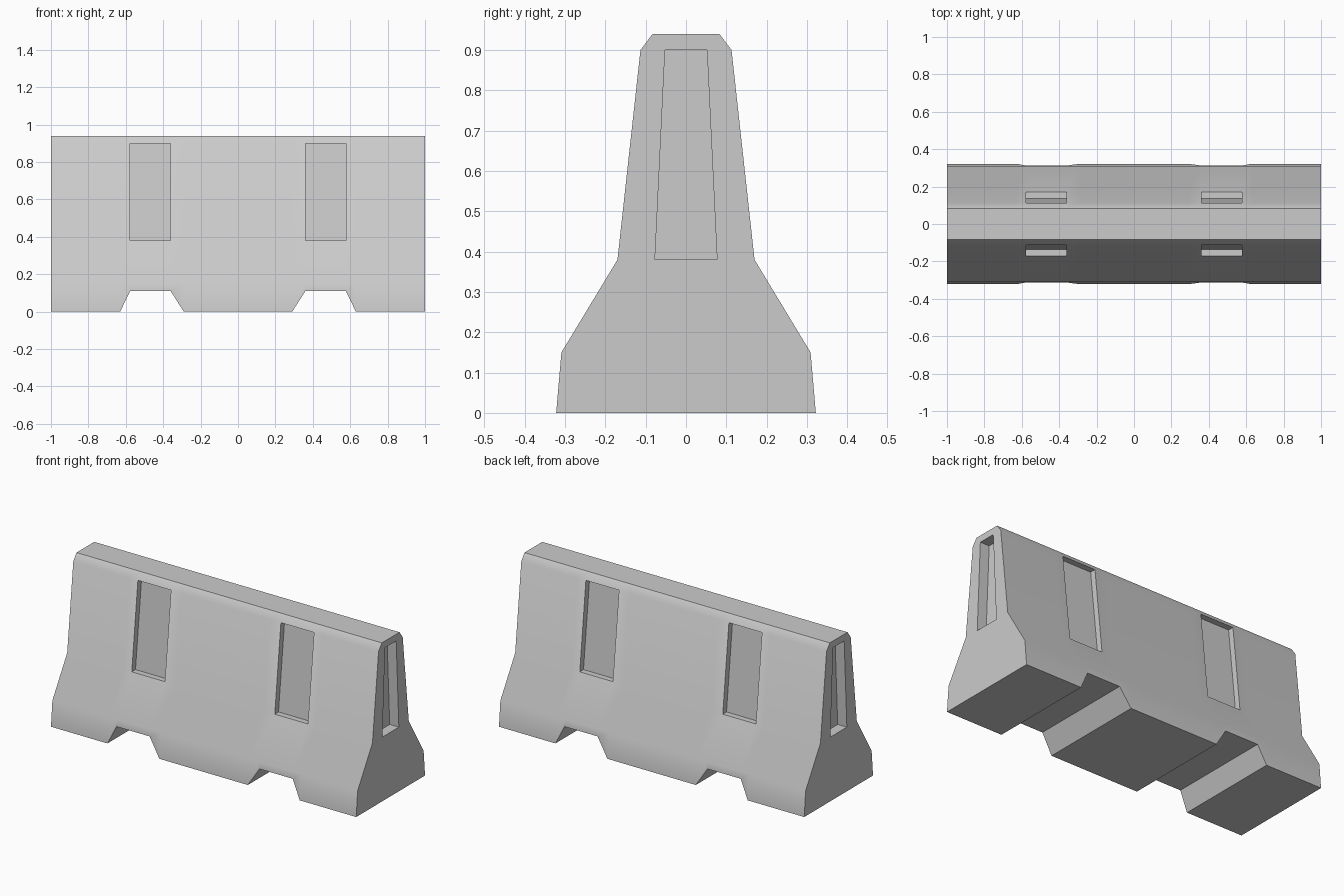
import bpy, bmesh, math
from mathutils import Vector

if "Cube" in bpy.data.objects:
    bpy.data.objects.remove(bpy.data.objects["Cube"])

# Half profile of the barrier (y, z), bottom to top
HALF = [(0.322, 0.0), (0.309, 0.15), (0.17, 0.38), (0.113, 0.90), (0.083, 0.94)]
# Lengthwise stations: the lifted ones form the underside notches
STATIONS = [-1, -0.63, -0.577, -0.36, -0.29, 0.29, 0.36, 0.577, 0.63, 1]
LIFTED = (2, 3, 6, 7)
NOTCH = (0.3125, 0.11)
n = len(HALF)

bm = bmesh.new()

# Rings: side -y going up (0..4), then side +y coming down (5..9)
rings = []
for i, x in enumerate(STATIONS):
    half = [NOTCH] + HALF[1:] if i in LIFTED else HALF
    loop = [(-y, z) for y, z in half] + [(y, z) for y, z in reversed(half)]
    rings.append([bm.verts.new((x, y, z)) for y, z in loop])

# Skin between rings; remember the tall side cells above each notch
side_pockets = []
for i in range(len(rings) - 1):
    a, b = rings[i], rings[i + 1]
    for j in range(2 * n):
        k = (j + 1) % (2 * n)
        f = bm.faces.new((a[j], b[j], b[k], a[k]))
        if i in (2, 6) and j in (2, 6):
            side_pockets.append((f, Vector((0, 0.035 if j == 2 else -0.035, 0))))

# End caps, each framing a tapered pocket
end_pockets = []
for ring, s in ((rings[0], -1), (rings[-1], 1)):
    low_l, low_r, top_r, top_l = [bm.verts.new((s, y, z)) for y, z in
                                  ((-0.077, 0.38), (0.077, 0.38), (0.052, 0.90), (-0.052, 0.90))]
    L, R = ring[:n], ring[n:][::-1]
    bm.faces.new((L[0], R[0], R[1], L[1]))
    bm.faces.new((L[1], R[1], R[2], low_r, low_l, L[2]))
    bm.faces.new((L[2], low_l, top_l, L[3]))
    bm.faces.new((low_r, R[2], R[3], top_r))
    bm.faces.new((L[3], top_l, top_r, R[3], R[4], L[4]))
    f = bm.faces.new((low_l, low_r, top_r, top_l))
    end_pockets.append((f, Vector((-s * 0.06, 0, 0))))

bmesh.ops.recalc_face_normals(bm, faces=bm.faces)

# Push every pocket face inward
for f, move in side_pockets + end_pockets:
    res = bmesh.ops.extrude_discrete_faces(bm, faces=[f])
    bmesh.ops.translate(bm, vec=move, verts=res["faces"][0].verts[:])

bmesh.ops.recalc_face_normals(bm, faces=bm.faces)
mesh = bpy.data.meshes.new("road_barrier")
bm.to_mesh(mesh)
bm.free()

barrier = bpy.data.objects.new("road_barrier", mesh)
bpy.context.collection.objects.link(barrier)
bpy.context.view_layer.objects.active = barrier
barrier.select_set(True)
bpy.ops.object.shade_smooth_by_angle(angle=math.radians(35))
